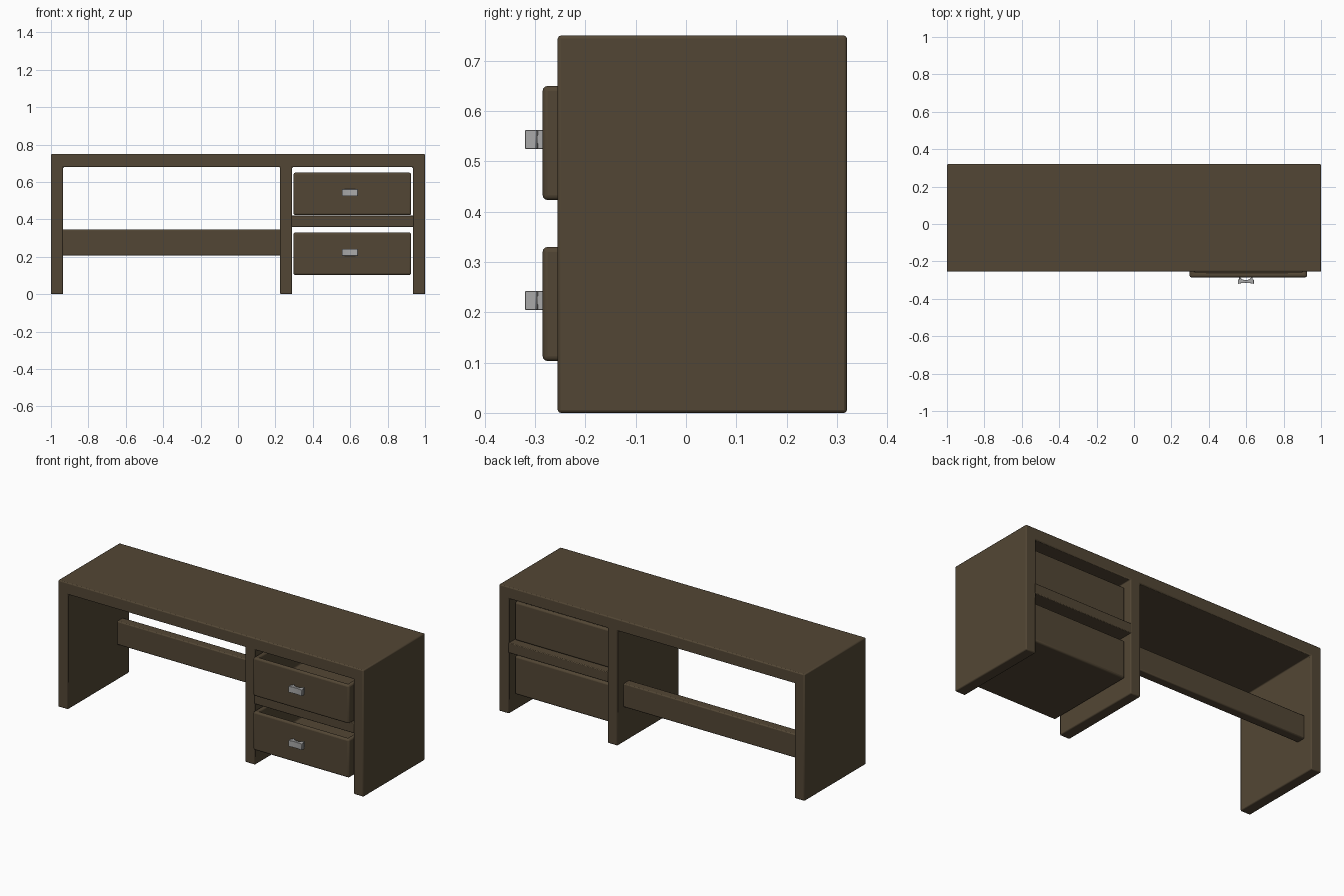
import bpy, bmesh, math

if "Cube" in bpy.data.objects:
    bpy.data.objects.remove(bpy.data.objects["Cube"])


def material(name, rgb):
    m = bpy.data.materials.new(name)
    m.diffuse_color = (*rgb, 1)
    m.use_nodes = True
    m.node_tree.nodes["Principled BSDF"].inputs["Base Color"].default_value = m.diffuse_color
    return m


wood = material("dark_wood", (0.086, 0.062, 0.035))
metal = material("grey_metal", (0.40, 0.40, 0.40))


def finish(name, bm, mat, bevel=0.0, segments=2):
    bmesh.ops.recalc_face_normals(bm, faces=bm.faces)
    me = bpy.data.meshes.new(name)
    bm.to_mesh(me)
    bm.free()
    me.materials.append(mat)
    ob = bpy.data.objects.new(name, me)
    bpy.context.collection.objects.link(ob)
    if bevel:
        mod = ob.modifiers.new("bevel", 'BEVEL')
        mod.width, mod.segments = bevel, segments
        mod.limit_method = 'ANGLE'
    bpy.ops.object.select_all(action='DESELECT')
    ob.select_set(True)
    bpy.context.view_layer.objects.active = ob
    bpy.ops.object.shade_smooth_by_angle(angle=math.radians(35))
    return ob


def box_mesh(x0, x1, y0, y1, z0, z1):
    bm = bmesh.new()
    bmesh.ops.create_cube(bm, size=1)
    for v in bm.verts:
        v.co = (x1 if v.co.x > 0 else x0,
                y1 if v.co.y > 0 else y0,
                z1 if v.co.z > 0 else z0)
    return bm


def extruded(points, offset):
    bm = bmesh.new()
    face = bm.faces.new([bm.verts.new(p) for p in points])
    ext = bmesh.ops.extrude_face_region(bm, geom=[face], use_keep_orig=True)
    verts = [g for g in ext["geom"] if isinstance(g, bmesh.types.BMVert)]
    bmesh.ops.translate(bm, verts=verts, vec=offset)
    return bm


FRONT, BACK = -0.255, 0.32

# Frame: top and three leg panels as one front outline, extruded in depth
outline = [(-1, 0), (-0.935, 0), (-0.935, 0.68), (0.225, 0.68), (0.225, 0),
           (0.29, 0), (0.29, 0.68), (0.935, 0.68), (0.935, 0), (1, 0),
           (1, 0.75), (-1, 0.75)]
finish("desk_frame", extruded([(x, FRONT, z) for x, z in outline],
                              (0, BACK - FRONT, 0)), wood, 0.006)

# Divider between the drawers and rear stretcher
finish("drawer_divider", box_mesh(0.285, 0.94, FRONT, BACK, 0.36, 0.42), wood, 0.004)
finish("rear_stretcher", box_mesh(-0.94, 0.23, 0.207, 0.262, 0.207, 0.347), wood, 0.006)

# Open-topped drawers with metal pulls
for level, z in (("lower", 0.103), ("upper", 0.423)):
    bm = box_mesh(0.297, 0.926, -0.285, 0.28, z, z + 0.227)
    bm.normal_update()
    top = max(bm.faces, key=lambda f: f.calc_center_median().z)
    bmesh.ops.inset_individual(bm, faces=[top], thickness=0.035)
    bmesh.ops.translate(bm, verts=top.verts[:], vec=(0, 0, -0.195))
    # close the cavity: the inset ring must stay level, so rebuild the walls
    floor = list(top.verts)
    rim = [bm.verts.new((v.co.x, v.co.y, z + 0.227)) for v in floor]
    rings = [f for f in bm.faces if f is not top
             and any(v in floor for v in f.verts)]
    swap = dict(zip(floor, rim))
    for f in rings:
        vs = [swap.get(v, v) for v in f.verts]
        bm.faces.remove(f)
        bm.faces.new(vs)
    for i in range(4):
        j = (i + 1) % 4
        bm.faces.new((floor[i], floor[j], rim[j], rim[i]))
    finish(level + "_drawer", bm, wood, 0.01, 3)

    # Pull: bracket profile seen from above with an arched finger gap
    cx, yb = 0.598, -0.283
    arch = [(cx + 0.029 * math.cos(a), yb - 0.017 * math.sin(a))
            for a in [math.pi * i / 8 for i in range(9)]]
    prof = [(cx - 0.036, yb), (cx - 0.036, yb - 0.012), (cx - 0.043, yb - 0.016),
            (cx - 0.043, yb - 0.037), (cx - 0.022, yb - 0.033), (cx, yb - 0.032),
            (cx + 0.022, yb - 0.033), (cx + 0.043, yb - 0.037),
            (cx + 0.043, yb - 0.016), (cx + 0.036, yb - 0.012), (cx + 0.036, yb)]
    finish(level + "_drawer_pull",
           extruded([(x, y, z + 0.102) for x, y in prof + arch], (0, 0, 0.037)),
           metal, 0.001, 1)
